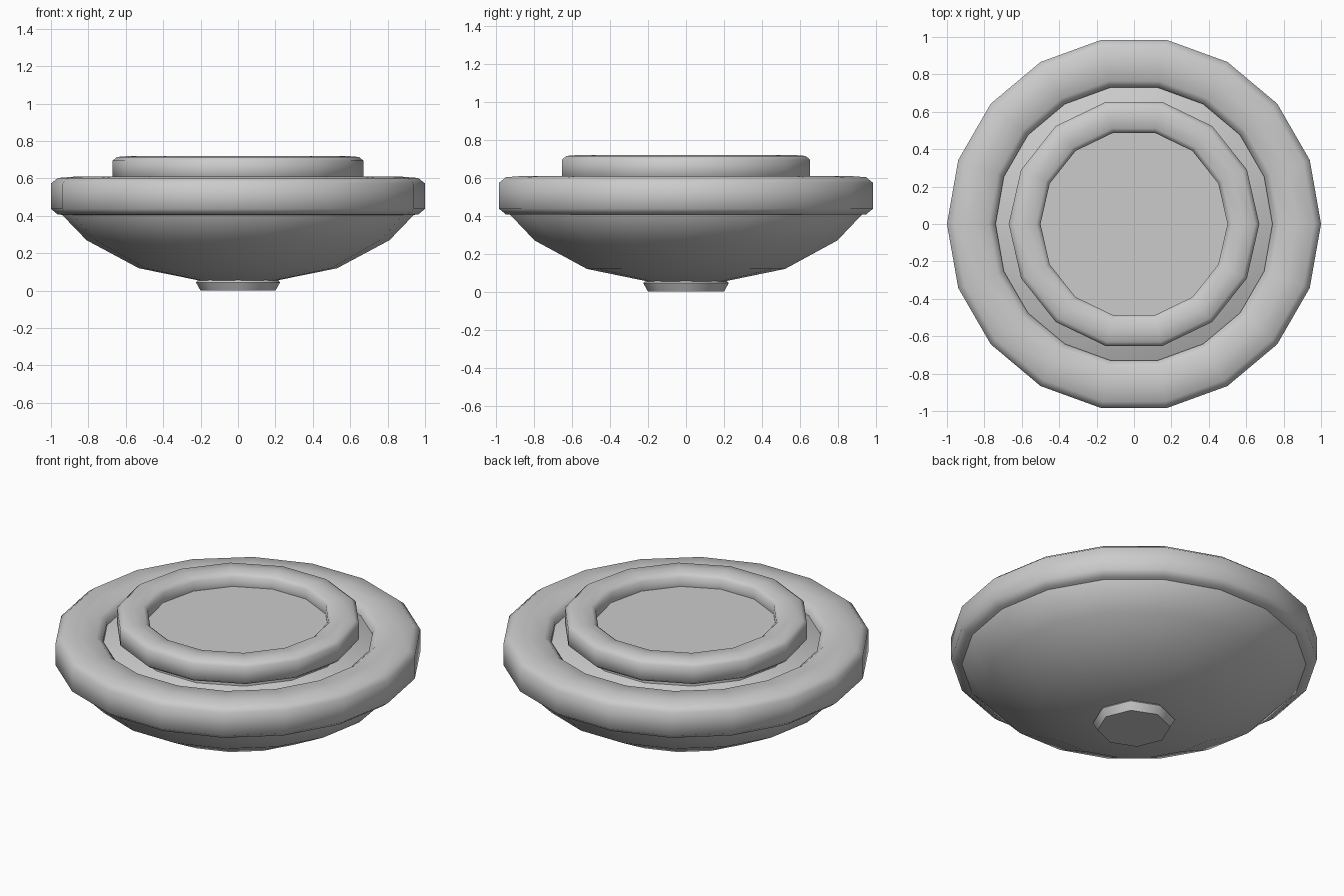
import bpy
import bmesh
from math import cos, sin, pi, radians

cube = bpy.data.objects.get("Cube")
if cube:
    bpy.data.objects.remove(cube, do_unlink=True)

# One plain grey for the whole piece
GREY = (0.6, 0.6, 0.6, 1.0)
grey = bpy.data.materials.new("plain_grey")
grey.use_nodes = True
grey.diffuse_color = GREY
grey.node_tree.nodes["Principled BSDF"].inputs["Base Color"].default_value = GREY


def lathe(name, profile, sides, closed=False):
    """Turn (radius, height) points around z; open profiles are capped flat."""
    bm = bmesh.new()
    rings = [[bm.verts.new((r * cos(2 * pi * i / sides), r * sin(2 * pi * i / sides), z))
              for i in range(sides)] for r, z in profile]
    pairs = list(zip(rings, rings[1:]))
    if closed:
        pairs.append((rings[-1], rings[0]))
    else:
        bm.faces.new(rings[0])
        bm.faces.new(rings[-1])
    for low, high in pairs:
        for i in range(sides):
            j = (i + 1) % sides
            bm.faces.new((low[i], low[j], high[j], high[i]))
    bmesh.ops.recalc_face_normals(bm, faces=bm.faces)
    mesh = bpy.data.meshes.new(name)
    bm.to_mesh(mesh)
    bm.free()
    mesh.materials.append(grey)
    obj = bpy.data.objects.new(name, mesh)
    bpy.context.collection.objects.link(obj)
    bpy.ops.object.select_all(action="DESELECT")
    obj.select_set(True)
    bpy.context.view_layer.objects.active = obj
    bpy.ops.object.shade_smooth_by_angle(angle=radians(60))
    return obj


def rounded_ring(name, radius, height, half_width, half_height, sides):
    """Ring with a softened rectangular section."""
    upper = [(1, 0.65), (0.72, 0.93), (0, 1), (-0.72, 0.93), (-1, 0.65)]
    section = upper + [(x, -z) for x, z in reversed(upper)]
    points = [(radius + x * half_width, height + z * half_height) for x, z in section]
    return lathe(name, points, sides, closed=True)


# Small tapered foot
lathe("foot", [(0.2, 0), (0.225, 0.045), (0.2, 0.075)], 8)

# Shallow bowl with a flat floor between the rings
lathe("bowl", [(0.21, 0.055), (0.53, 0.12), (0.81, 0.27), (0.94, 0.405),
               (0.95, 0.46), (0.87, 0.55)], 18)

# Wide outer rim and the smaller raised ring
rounded_ring("outer_rim", 0.87, 0.505, 0.13, 0.105, 18)
rounded_ring("raised_ring", 0.585, 0.65, 0.085, 0.07, 14)

# Flat centre plate carried inside the raised ring
lathe("centre_plate", [(0.6, 0.53), (0.6, 0.64)], 14)
